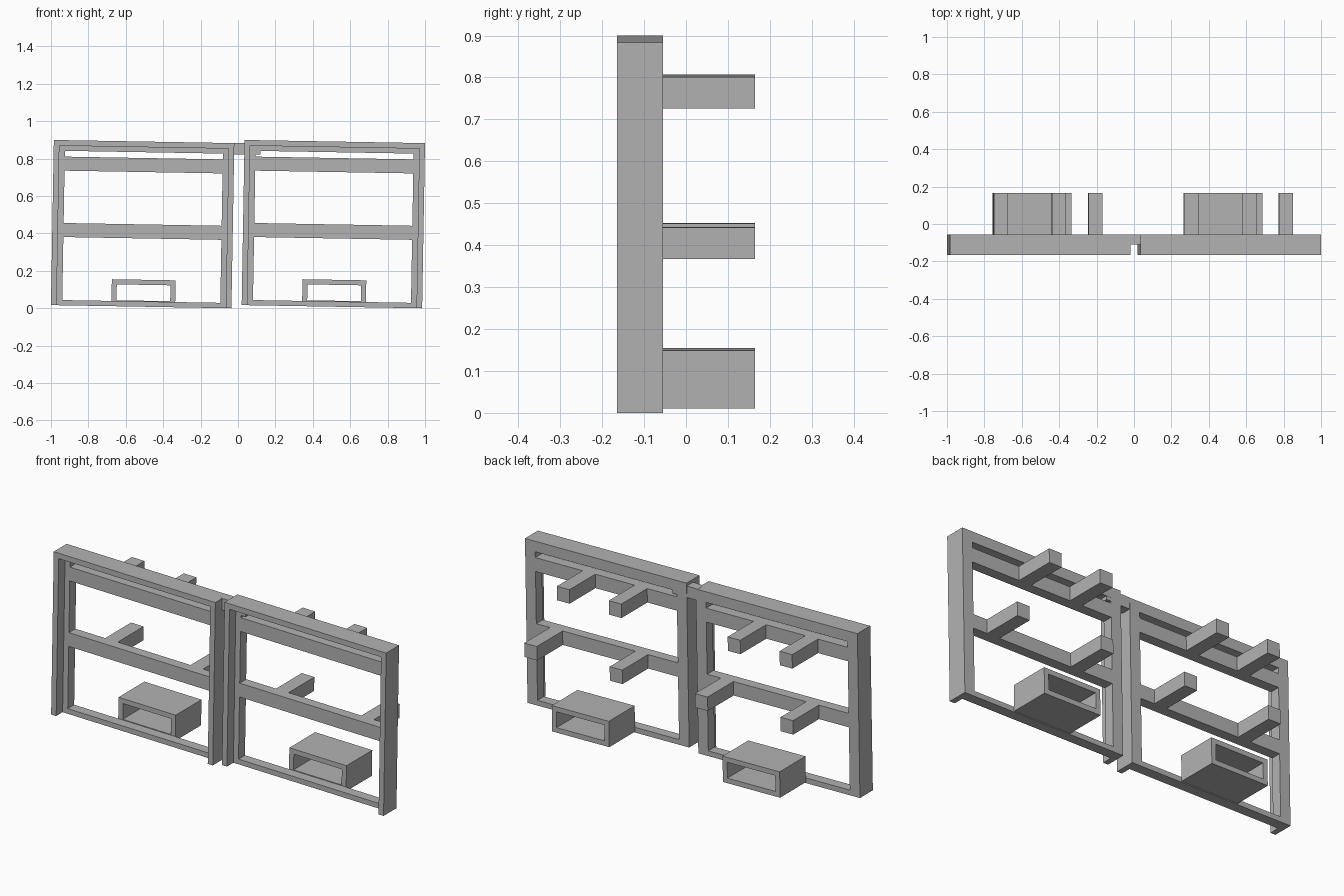
import bpy, bmesh, math
from mathutils import Matrix, Vector

if "Cube" in bpy.data.objects:
    bpy.data.objects.remove(bpy.data.objects["Cube"], do_unlink=True)

# Single plain grey finish
grey = bpy.data.materials.new("plain_grey")
grey.use_nodes = True
colour = (0.45, 0.45, 0.45, 1)
grey.diffuse_color = colour
grey.node_tree.nodes["Principled BSDF"].inputs["Base Color"].default_value = colour

# Shared dimensions of one frame
W, H = 0.965, 0.883
LIP, RING = 0.03, 0.06
FRONT, MID, BACK, TIP = -0.165, -0.11, -0.055, 0.165
TILT = math.radians(1)
RAIL = 0.028


def make_part(name, boxes, matrix):
    """One object from boxes given as (x0, x1), (y0, y1), (z0, z1)."""
    bm = bmesh.new()
    for spans in boxes:
        size = [b - a for a, b in spans]
        centre = Vector([(a + b) / 2 for a, b in spans])
        local = Matrix.Translation(centre) @ Matrix.Diagonal((*size, 1))
        bmesh.ops.create_cube(bm, size=1, matrix=matrix @ local)
    mesh = bpy.data.meshes.new(name)
    bm.to_mesh(mesh)
    bm.free()
    mesh.materials.append(grey)
    obj = bpy.data.objects.new(name, mesh)
    bpy.context.collection.objects.link(obj)


def make_unit(side, x):
    place = Matrix.Translation((x, 0, W * math.sin(TILT))) @ Matrix.Rotation(TILT, 4, 'Y')
    lips, inner = (FRONT, BACK), (MID, BACK)

    # Deep outer rim on both sides and the top
    make_part(side + "_outer_rim", [
        ((0, LIP), lips, (0, H)),
        ((W - LIP, W), lips, (0, H)),
        ((LIP, W - LIP), lips, (H - LIP, H))], place)

    # Recessed inner frame
    make_part(side + "_inner_frame", [
        ((LIP, RING), inner, (0, H - LIP)),
        ((W - RING, W - LIP), inner, (0, H - LIP)),
        ((RING, W - RING), inner, (H - RING + 0.003, H - LIP)),
        ((RING, W - RING), inner, (0, RAIL))], place)

    # Cross bars with a pair of arms reaching back
    for level, z, arms in (("upper", 0.72, (0.237, 0.547)),
                           ("middle", 0.365, (0.238, 0.748))):
        height = (z, z + 0.075)
        make_part(f"{side}_{level}_bar", [((RING, W - RING), inner, height)], place)
        for i, a in enumerate(arms):
            make_part(f"{side}_{level}_arm_{i + 1}",
                      [((a, a + 0.075), (BACK, TIP), height)], place)

    # Open-ended box behind the bottom rail
    x0, x1, z0, z1, t = 0.323, 0.664, 0.005, 0.144, 0.027
    depth = (BACK, TIP)
    make_part(side + "_open_box", [
        ((x0, x1), depth, (z0, z0 + t)),
        ((x0, x1), depth, (z1 - t, z1)),
        ((x0, x0 + t), depth, (z0 + t, z1 - t)),
        ((x1 - t, x1), depth, (z0 + t, z1 - t))], place)


make_unit("right", -1)
make_unit("left", 0.0196)

# Short bridge joining the two frames
make_part("bridge", [((-0.03, 0.12), (MID + 0.001, BACK - 0.001), (0.822, 0.884))],
          Matrix.Identity(4))
